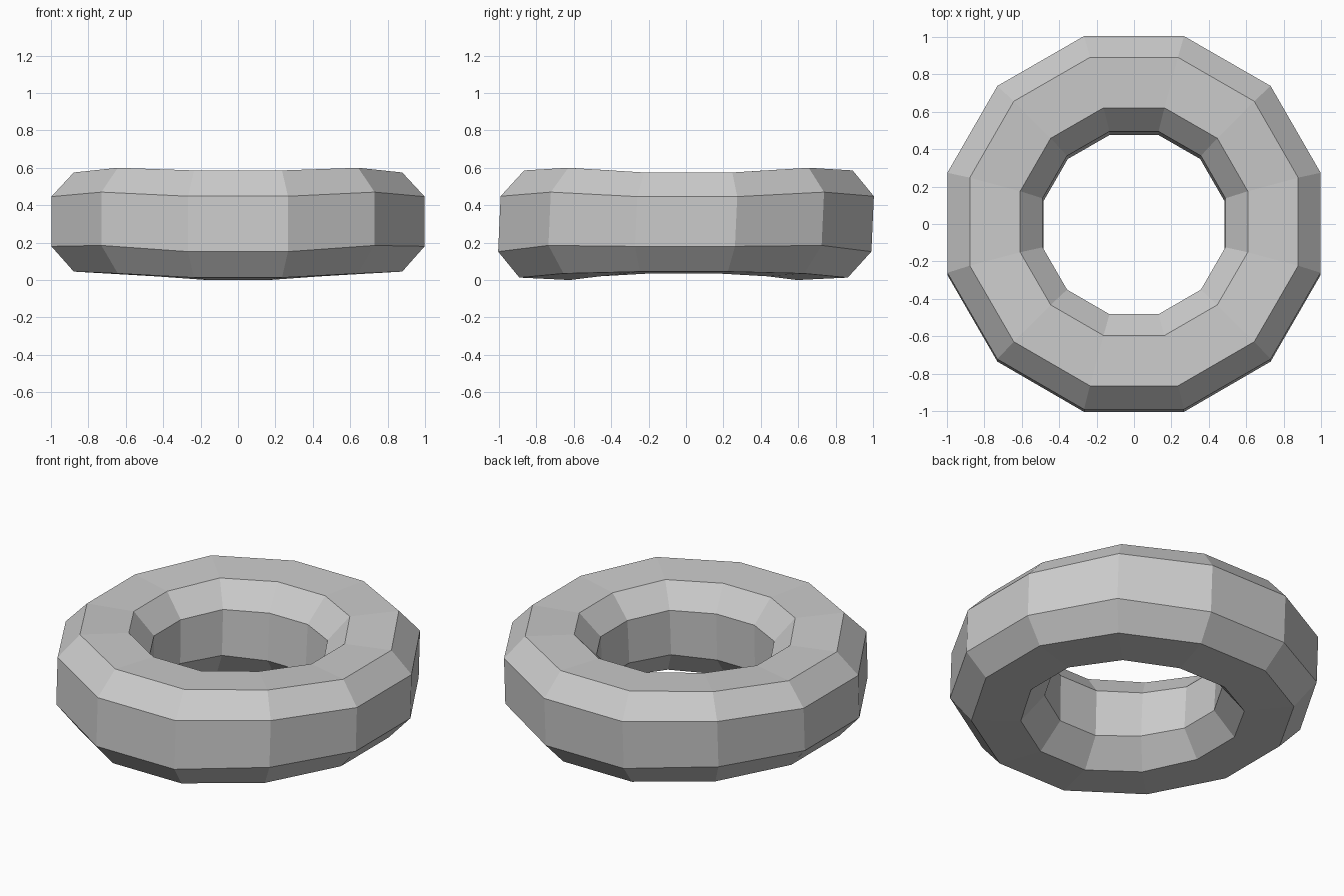
import bpy, bmesh
from math import cos, sin, radians

if "Cube" in bpy.data.objects:
    bpy.data.objects.remove(bpy.data.objects["Cube"])

SIDES = 12
# Cross-section, going round the tube: radius, then height at 15, 45 and 75 degrees
RINGS = [
    (1.033, 0.180, 0.185, 0.152),   # outer wall, lower
    (1.033, 0.446, 0.470, 0.448),   # outer wall, upper
    (0.909, 0.575, 0.600, 0.586),   # top, outer
    (0.630, 0.570, 0.588, 0.578),   # top, inner
    (0.506, 0.440, 0.452, 0.440),   # hole wall, upper
    (0.500, 0.175, 0.175, 0.152),   # hole wall, lower
    (0.630, 0.036, 0.020, 0.000),   # bottom, inner
    (0.909, 0.045, 0.035, 0.013),   # bottom, outer
]
# Twelve columns repeat the three heights by quarter symmetry
ORDER = [0, 1, 2, 2, 1, 0] * 2
LEAN = 0.045                        # slight lean towards the back

# Wavy ring tube
bm = bmesh.new()
columns = []
for i in range(SIDES):
    a = radians(15 + 30 * i)
    column = []
    for r, *heights in RINGS:
        z = heights[ORDER[i]]
        column.append(bm.verts.new((r * cos(a), r * sin(a) + LEAN * (z - 0.3), z)))
    columns.append(column)
n = len(RINGS)
for i in range(SIDES):
    a, b = columns[i], columns[(i + 1) % SIDES]
    for j in range(n):
        k = (j + 1) % n
        bm.faces.new((a[j], b[j], b[k], a[k]))
bmesh.ops.recalc_face_normals(bm, faces=bm.faces)

mesh = bpy.data.meshes.new("ring")
bm.to_mesh(mesh)
bm.free()
ring = bpy.data.objects.new("ring", mesh)
bpy.context.collection.objects.link(ring)
